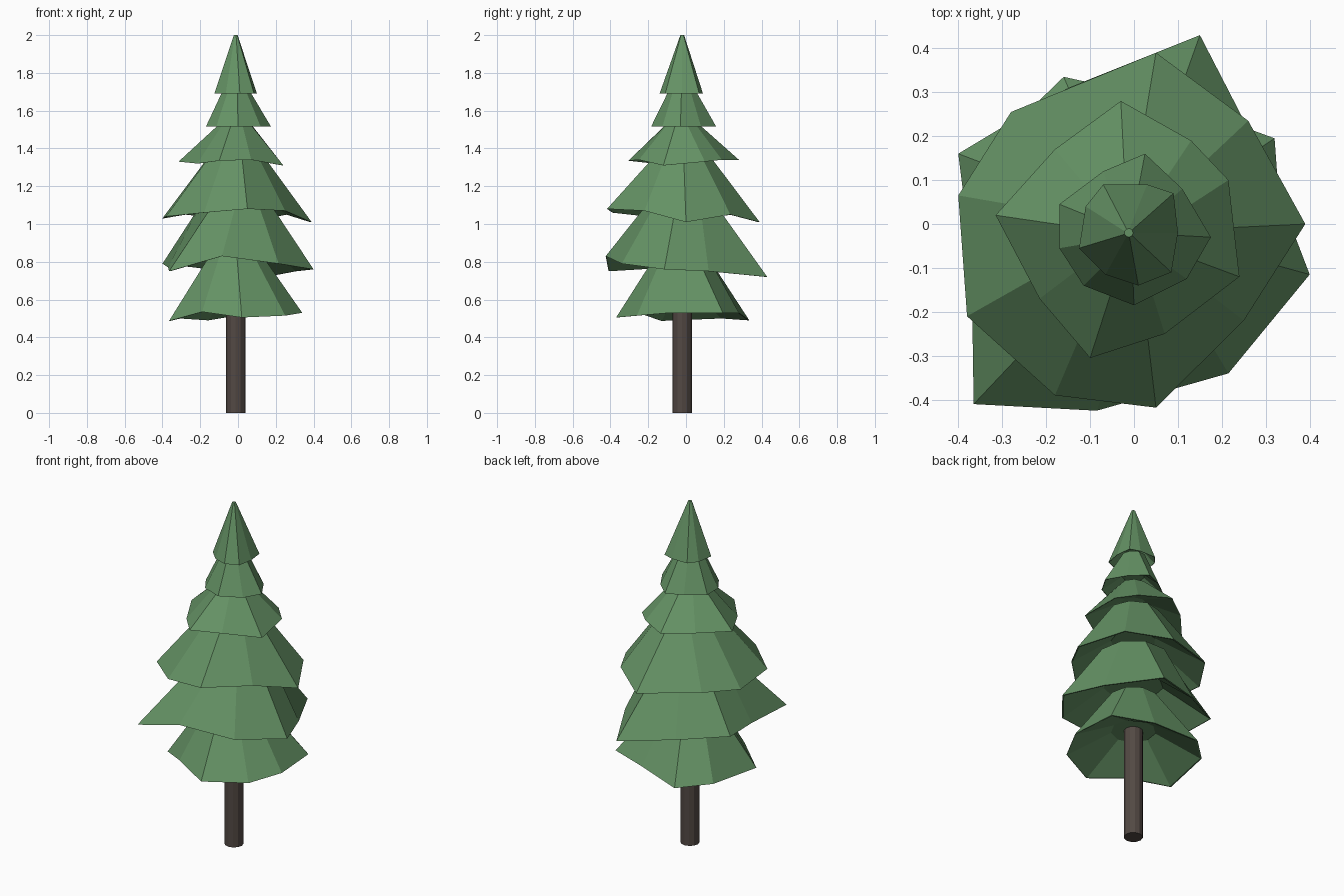
import bpy, bmesh
from math import cos, sin, radians
from mathutils import Vector

if "Cube" in bpy.data.objects:
    bpy.data.objects.remove(bpy.data.objects["Cube"])

CX, CY, SIDES = -0.012, -0.02, 9


def material(name, color):
    m = bpy.data.materials.new(name)
    m.diffuse_color = (*color, 1)
    m.use_nodes = True
    m.node_tree.nodes["Principled BSDF"].inputs["Base Color"].default_value = m.diffuse_color
    return m


green = material("needles", (0.13, 0.29, 0.13))
brown = material("bark", (0.085, 0.066, 0.057))


def even_ring(r, z, start=0, n=SIDES):
    return [Vector((CX + r * cos(radians(start + 360 * i / n)),
                    CY + r * sin(radians(start + 360 * i / n)), z)) for i in range(n)]


def loft(name, rings, mat):
    """Join rings of equal count with quads and close both ends."""
    bm = bmesh.new()
    loops = [[bm.verts.new(p) for p in ring] for ring in rings]
    for a, b in zip(loops, loops[1:]):
        n = len(a)
        for i in range(n):
            j = (i + 1) % n
            bm.faces.new((a[i], a[j], b[j], b[i]))
    bm.faces.new(loops[0][::-1])
    bm.faces.new(loops[-1])
    bmesh.ops.recalc_face_normals(bm, faces=bm.faces)
    mesh = bpy.data.meshes.new(name)
    bm.to_mesh(mesh)
    bm.free()
    mesh.materials.append(mat)
    obj = bpy.data.objects.new(name, mesh)
    bpy.context.collection.objects.link(obj)


def tier(name, rim, start, top_r, top_z, cap_r, cap_z):
    """Branch skirt: sloping outside, thin lip, hollow underside."""
    rim = [Vector(p) for p in rim]
    axis = Vector((CX, CY, 0))
    lip = [Vector((*axis.lerp(p, 0.98).xy, p.z)) for p in rim]
    loft(name, [even_ring(cap_r, cap_z, start), lip, rim, even_ring(top_r, top_z, start)], green)


# trunk
loft("trunk", [even_ring(0.051, 0, n=12), even_ring(0.051, 0.8, n=12)], brown)

# branch tiers with irregular rims, counter-clockwise
rim1 = [(.32, .195, .53), (.09, .28, .53), (-.16, .335, .49), (-.31, .19, .50), (-.365, -.13, .487),
        (-.19, -.27, .535), (.02, -.37, .505), (.25, -.26, .515), (.34, -.08, .53)]
rim2 = [(.31, .12, .75), (.15, .43, .72), (-.15, .31, .76), (-.40, .16, .79), (-.37, -.08, .77),
        (-.365, -.41, .75), (-.085, -.425, .83), (.215, -.34, .79), (.40, -.115, .76)]
rim3 = [(.39, 0, 1.01), (.26, .235, 1.05), (.05, .39, 1.01), (-.28, .255, 1.05), (-.40, .065, 1.03),
        (-.38, -.21, 1.04), (-.18, -.39, 1.06), (.05, -.418, 1.08), (.25, -.22, 1.07)]
rim4 = [(.215, .10, 1.33), (.13, .19, 1.34), (-.03, .28, 1.34), (-.18, .17, 1.34),
        (-.315, .02, 1.33), (-.215, -.17, 1.32), (-.10, -.305, 1.335), (.07, -.25, 1.34),
        (.24, -.12, 1.31)]
rim5 = [(.175, -.03), (.11, .08), (.025, .16), (-.07, .12), (-.17, .045),
        (-.17, -.055), (-.115, -.14), (0, -.185), (.12, -.125)]
rim6 = [(.10, -.02), (.09, .07), (.03, .09), (-.07, .09), (-.11, .04),
        (-.125, -.055), (-.065, -.115), (.01, -.14), (.085, -.11)]
tier("branch_tier_1", rim1, 32, .13, .85, .12, .65)
tier("branch_tier_2", rim2, 30, .19, 1.10, .16, .93)
tier("branch_tier_3", rim3, 3, .14, 1.37, .12, 1.2)
tier("branch_tier_4", rim4, 15, .075, 1.54, .07, 1.43)
tier("branch_tier_5", [(x, y, 1.515) for x, y in rim5], -3, .065, 1.72, .06, 1.6)
tier("tree_top", [(x, y, 1.69) for x, y in rim6], 0, .01, 2.0, .05, 1.77)
